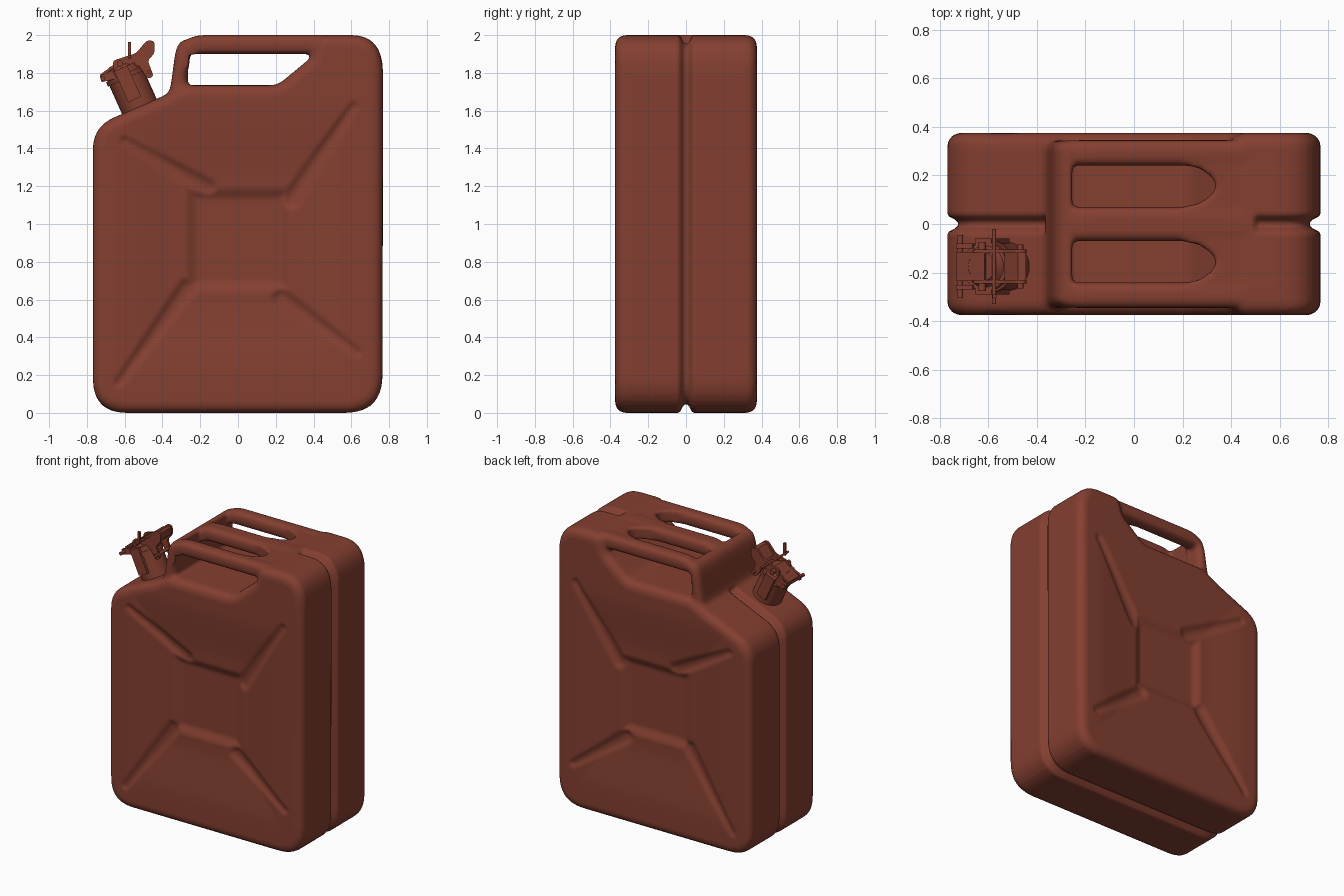
import bpy, bmesh, math
from mathutils import Vector, Matrix

if "Cube" in bpy.data.objects:
    bpy.data.objects.remove(bpy.data.objects["Cube"])

paint = bpy.data.materials.new("rust_red_paint")
paint.diffuse_color = (0.231, 0.050, 0.030, 1)
paint.use_nodes = True
paint.node_tree.nodes["Principled BSDF"].inputs["Base Color"].default_value = paint.diffuse_color


def rounded(corners, n=7):
    """Polygon with softened corners; each corner is (x, z, setback)."""
    out = []
    for i, (x, z, r) in enumerate(corners):
        p = Vector((x, z))
        a = Vector(corners[i - 1][:2]) - p
        b = Vector(corners[(i + 1) % len(corners)][:2]) - p
        if r == 0:
            out.append(p)
            continue
        a = p + a.normalized() * min(r, a.length * .48)
        b = p + b.normalized() * min(r, b.length * .48)
        for k in range(n + 1):
            t = k / n
            out.append(a * (1 - t) ** 2 + p * 2 * t * (1 - t) + b * t * t)
    return out


def prism(bm, outline, y0, y1, bevel, flat=False):
    """Extrude an xz outline along y (or, if flat, an xy outline along z) and round its rims."""
    part = bmesh.new()
    face = part.faces.new([part.verts.new((p[0], y0, p[1])) for p in outline])
    ext = bmesh.ops.extrude_face_region(part, geom=[face])
    for v in ext["geom"]:
        if isinstance(v, bmesh.types.BMVert):
            v.co.y = y1
    if bevel:
        bmesh.ops.recalc_face_normals(part, faces=part.faces)
        rims = [e for e in part.edges if abs(e.verts[0].co.y - e.verts[1].co.y) < 1e-5]
        bmesh.ops.bevel(part, geom=rims, offset=bevel, segments=5, profile=.5,
                        affect='EDGES', clamp_overlap=False)
    if flat:
        for v in part.verts:
            v.co.y, v.co.z = v.co.z, v.co.y
    bmesh.ops.recalc_face_normals(part, faces=part.faces)
    tmp = bpy.data.meshes.new("tmp")
    part.to_mesh(tmp)
    part.free()
    bm.from_mesh(tmp)
    bpy.data.meshes.remove(tmp)


def make_object(name, bm):
    me = bpy.data.meshes.new(name)
    bm.to_mesh(me)
    bm.free()
    ob = bpy.data.objects.new(name, me)
    bpy.context.collection.objects.link(ob)
    me.materials.append(paint)
    return ob


# Can body, handle bars, handle leg and rounded bar ends, fused by a voxel remesh
body = rounded([(-.768, 0, .18), (.765, 0, .2), (.768, 2, .2), (.42, 2, .05),
                (.385, 1.88, .03), (.21, 1.735, .04), (-.3, 1.735, .04),
                (-.39, 1.68, .04), (-.768, 1.515, .12)])
bar = rounded([(-.43, 1.6, 0), (-.36, 1.70, .05), (-.315, 2.0, .14), (.5, 2.0, 0),
               (.5, 1.9, 0), (-.27, 1.9, .03), (-.27, 1.6, 0)])
leg = rounded([(-.43, 1.6, 0), (-.36, 1.70, .05), (-.325, 1.96, .08),
               (-.25, 1.985, .03), (-.262, 1.88, .02), (-.27, 1.6, 0)])
bm = bmesh.new()
prism(bm, body, -.375, .375, .055)
for y0, y1 in ((-.345, -.24), (-.07, .07), (.24, .345)):
    prism(bm, bar, y0, y1, .036)
prism(bm, leg, -.335, .335, .03)
for s in (-1, 1):
    web = [(.2, s * .03), (.48, s * .03), (.48, s * .29), (.2, s * .29), (.2, s * .245),
           (.27, s * .23), (.32, s * .195), (.34, s * .157), (.32, s * .12), (.27, s * .085), (.2, s * .07)]
    prism(bm, web, 1.905, 1.995, 0, flat=True)
can = make_object("can_body", bm)
rm = can.modifiers.new("fuse", 'REMESH')
rm.mode = 'VOXEL'
rm.voxel_size = .0125
sm = can.modifiers.new("soften", 'SMOOTH')
sm.factor = .5
sm.iterations = 4
dg = bpy.context.evaluated_depsgraph_get()
mesh = bpy.data.meshes.new_from_object(can.evaluated_get(dg))
can.modifiers.clear()
can.data = mesh


def ease(t):
    t = max(0, min(1, t))
    return t * t * (3 - 2 * t)


# Pressed cross on both faces: (square corner, groove end)
GROOVES = [((-.16, 1.19), (-.60, 1.44)), ((.28, 1.13), (.61, 1.62)),
           ((.23, .61), (.63, .32)), ((-.27, .66), (-.63, .16))]


def recess(x, z):
    square = .026 * ease(min(.285 - abs(x), 1.2 - z, z - .63) / .075)
    groove = 0
    for a, b in GROOVES:
        a, b, p = Vector(a), Vector(b), Vector((x, z))
        t = max(0, min(1, (p - a).dot(b - a) / (b - a).length_squared))
        d = (p - a.lerp(b, t)).length
        groove = max(groove, (.02 - .008 * t) * ease(1.2 * (1 - d / (.065 - .03 * t))))
    r = max(abs(x) / .64, (z - .91) / .72 if z > .91 else (.91 - z) / .75)
    return max(square, groove) + .03 * ease((1 - r) / .6)


bm = bmesh.new()
bm.from_mesh(mesh)
bm.normal_update()
moves = []
for v in bm.verts:
    x, y, z = v.co
    if abs(y) > .33 and abs(v.normal.y) > .7:
        moves.append((v, Vector((0, -math.copysign(recess(x, z), y), 0))))
    elif abs(y) < .034 and not (-.37 < x < .5 and z > 1.6):
        # Seam groove running round the can
        moves.append((v, -v.normal * .045 * (1 - (y / .034) ** 2)))
for v, d in moves:
    v.co += d
bm.to_mesh(mesh)
bm.free()
mesh.materials.clear()
mesh.materials.append(paint)
mesh.shade_smooth()

# Spout frame: leans out, square to the sloping shoulder
ax = Vector((-.41, 0, .912)).normalized()
side = Vector((ax.z, 0, -ax.x))
FRAME = Matrix((side, Vector((0, 1, 0)), ax)).transposed().to_4x4()
FRAME.translation = (-.528, -.175, 1.635)


def finish(name, bm, m=None):
    bm.transform(FRAME @ m if m else FRAME)
    bmesh.ops.recalc_face_normals(bm, faces=bm.faces)
    ob = make_object(name, bm)
    bpy.ops.object.select_all(action='DESELECT')
    ob.select_set(True)
    bpy.context.view_layer.objects.active = ob
    bpy.ops.object.shade_smooth_by_angle(angle=math.radians(35))


def cylinder(name, r, z0, z1, r2=None):
    bm = bmesh.new()
    bmesh.ops.create_cone(bm, cap_ends=True, segments=32, radius1=r,
                          radius2=r2 or r, depth=z1 - z0)
    finish(name, bm, Matrix.Translation((0, 0, (z0 + z1) / 2)))


def rod(name, x, z, r, length):
    bm = bmesh.new()
    bmesh.ops.create_cone(bm, cap_ends=True, segments=12, radius1=r, radius2=r, depth=length)
    finish(name, bm, Matrix.Translation((x, 0, z)) @ Matrix.Rotation(math.pi / 2, 4, 'X'))


def plate(name, outline, y0, y1):
    bm = bmesh.new()
    prism(bm, outline, y0, y1, 0)
    finish(name, bm)


# Spout neck and cap
cylinder("spout_neck", .1, -.03, .17)
cylinder("spout_rim", .108, .15, .175)
cylinder("spout_cap", .1, .175, .21)
cylinder("cap_crown", .085, .21, .24, .06)

# Hinge, locking rods and lever
rod("hinge_pin", -.115, .2, .012, .26)
rod("locking_rod", .06, .25, .008, .31)
rod("catch_pin", .125, .13, .012, .18)
rod("lever_pivot", .0, .235, .016, .2)
lever = rounded([(-.05, .2, .02), (-.03, .265, .02), (.1, .25, .02), (.18, .29, .02),
                 (.215, .27, .02), (.19, .21, .02), (.14, .19, .02), (.135, .1, .02),
                 (.1, .1, .02), (.085, .19, .02)], 4)
for i, s in enumerate((-1, 1)):
    plate(f"lever_cheek_{i}", lever, s * .055, s * .07)
    plate(f"hinge_lug_{i}", [(-.13, .185), (-.05, .17), (-.05, .22), (-.125, .22)], s * .075, s * .095)
    plate(f"neck_strap_{i}", [(-.045, .03), (.03, .03), (.03, .21), (-.045, .21)], s * .09, s * .115)
plate("lever_bridge", [(.1, .235), (.18, .275), (.21, .265), (.19, .22), (.13, .2)], -.065, .065)
plate("cap_strap", [(-.12, .21), (.02, .24), (.02, .255), (-.12, .225)], -.06, .06)
plate("lock_tab", [(.05, .24), (.065, .235), (.1, .315), (.085, .322)], -.13, -.115)
